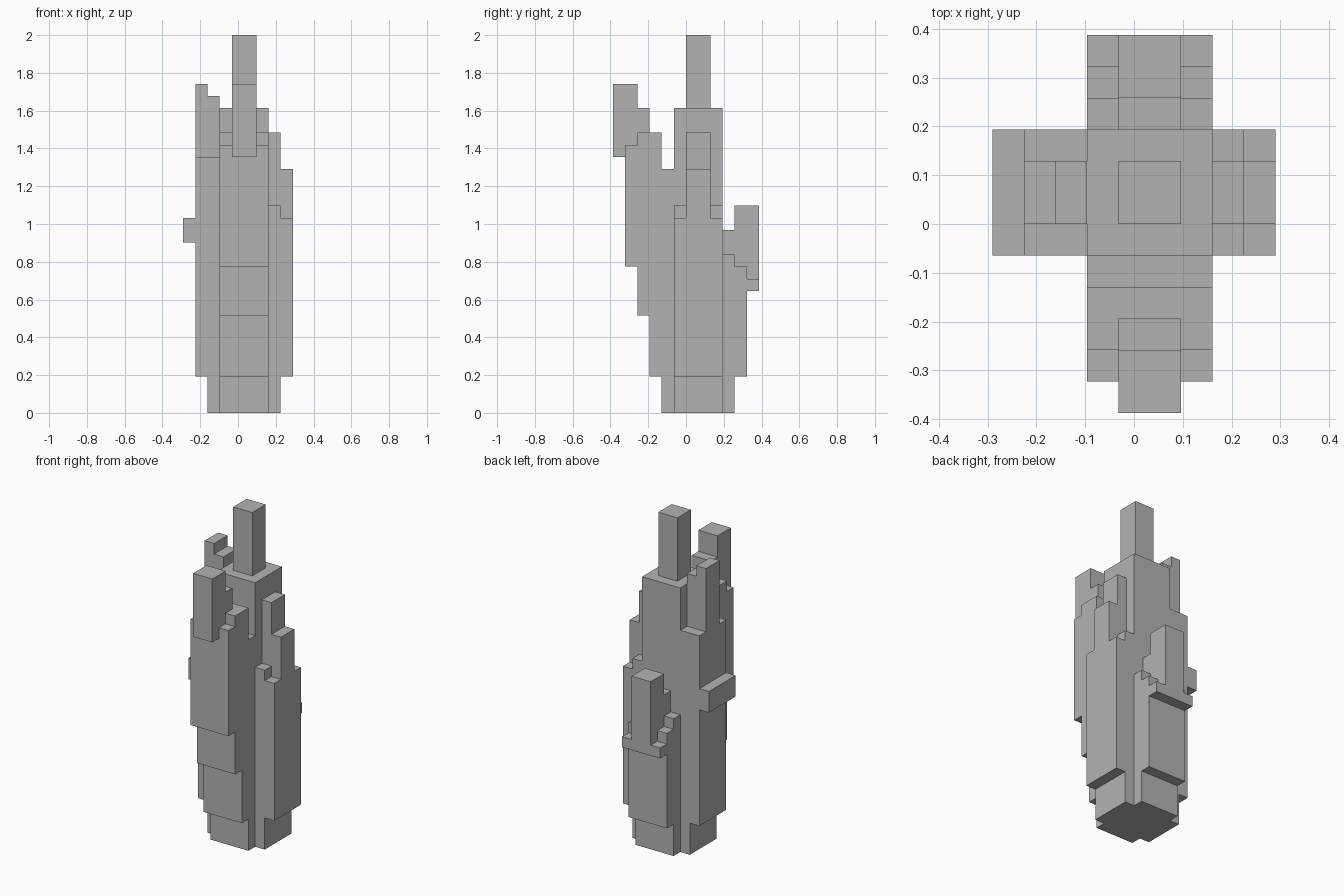
import bpy, bmesh, math
from mathutils import Vector

cube = bpy.data.objects.get("Cube")
if cube:
    bpy.data.objects.remove(cube, do_unlink=True)

U = 2 / 31            # edge length of one block
OFFSET = Vector((-4.5, -6, 0))   # centres the block grid

stone = bpy.data.materials.new("grey_stone")
stone.use_nodes = True
stone.diffuse_color = (0.45, 0.45, 0.45, 1)
stone.node_tree.nodes["Principled BSDF"].inputs["Base Color"].default_value = stone.diffuse_color


def box(x, y, z):
    """Set of block cells between the given pairs of limits."""
    return {(i, j, k) for i in range(*x) for j in range(*y) for k in range(*z)}


# Limits along each axis, in blocks
CORE_X, CORE_Y = (3, 7), (5, 9)
MID_X, MID_Y = (4, 6), (6, 8)

parts = {
    # Central shaft and its mast
    "central_tower": box(CORE_X, CORE_Y, (0, 25)),
    "top_spire": box(MID_X, MID_Y, (25, 31)),
    # Front buttress, stepping outward as it rises
    "front_buttress": (box(CORE_X, (4, 5), (0, 20)) | box(CORE_X, (3, 4), (3, 23))
                       | box(CORE_X, (2, 3), (8, 23)) | box(CORE_X, (1, 2), (12, 22))),
    "front_turret": (box(MID_X, (2, 3), (23, 25)) | box(MID_X, (1, 2), (22, 27))
                     | box(MID_X, (0, 1), (21, 27))),
    # Back buttress
    "back_buttress": (box(CORE_X, (9, 10), (0, 13)) | box(CORE_X, (10, 11), (3, 12))
                      | box(CORE_X, (11, 12), (10, 11))),
    "back_turret": (box(MID_X, (9, 10), (13, 15)) | box(MID_X, (10, 11), (12, 17))
                    | box(MID_X, (11, 12), (11, 17))),
    # Left side (+x)
    "left_buttress": box((7, 8), CORE_Y, (0, 17)) | box((8, 9), CORE_Y, (3, 16)),
    "left_turret": box((7, 8), MID_Y, (17, 23)) | box((8, 9), MID_Y, (16, 20)),
    # Right side (-x)
    "right_buttress": box((2, 3), CORE_Y, (0, 21)) | box((1, 2), CORE_Y, (3, 21)),
    "right_turret": box((2, 3), MID_Y, (21, 26)) | box((1, 2), MID_Y, (21, 27)),
    "right_ledge": box((0, 1), CORE_Y, (14, 16)),
}
solid = set().union(*parts.values())


def build(name, cells):
    """Make the outer skin of a part, leaving out faces hidden against other blocks."""
    bm = bmesh.new()
    verts = {}

    def vert(p):
        key = tuple(p)
        if key not in verts:
            verts[key] = bm.verts.new((Vector(key) + OFFSET) * U)
        return verts[key]

    for cell in sorted(cells):
        for axis in range(3):
            for side in (0, 1):
                neighbour = list(cell)
                neighbour[axis] += 2 * side - 1
                if tuple(neighbour) in solid:
                    continue
                a, b = (axis + 1) % 3, (axis + 2) % 3
                corners = []
                for da, db in ((0, 0), (1, 0), (1, 1), (0, 1)):
                    p = list(cell)
                    p[axis] += side
                    p[a] += da
                    p[b] += db
                    corners.append(vert(p))
                bm.faces.new(corners if side else corners[::-1])

    # Merge the small squares into broad flat faces
    bmesh.ops.dissolve_limit(bm, angle_limit=math.radians(1),
                             verts=bm.verts[:], edges=bm.edges[:])
    mesh = bpy.data.meshes.new(name)
    bm.to_mesh(mesh)
    bm.free()
    mesh.materials.append(stone)
    bpy.context.collection.objects.link(bpy.data.objects.new(name, mesh))


for part_name, part_cells in parts.items():
    build(part_name, part_cells)
